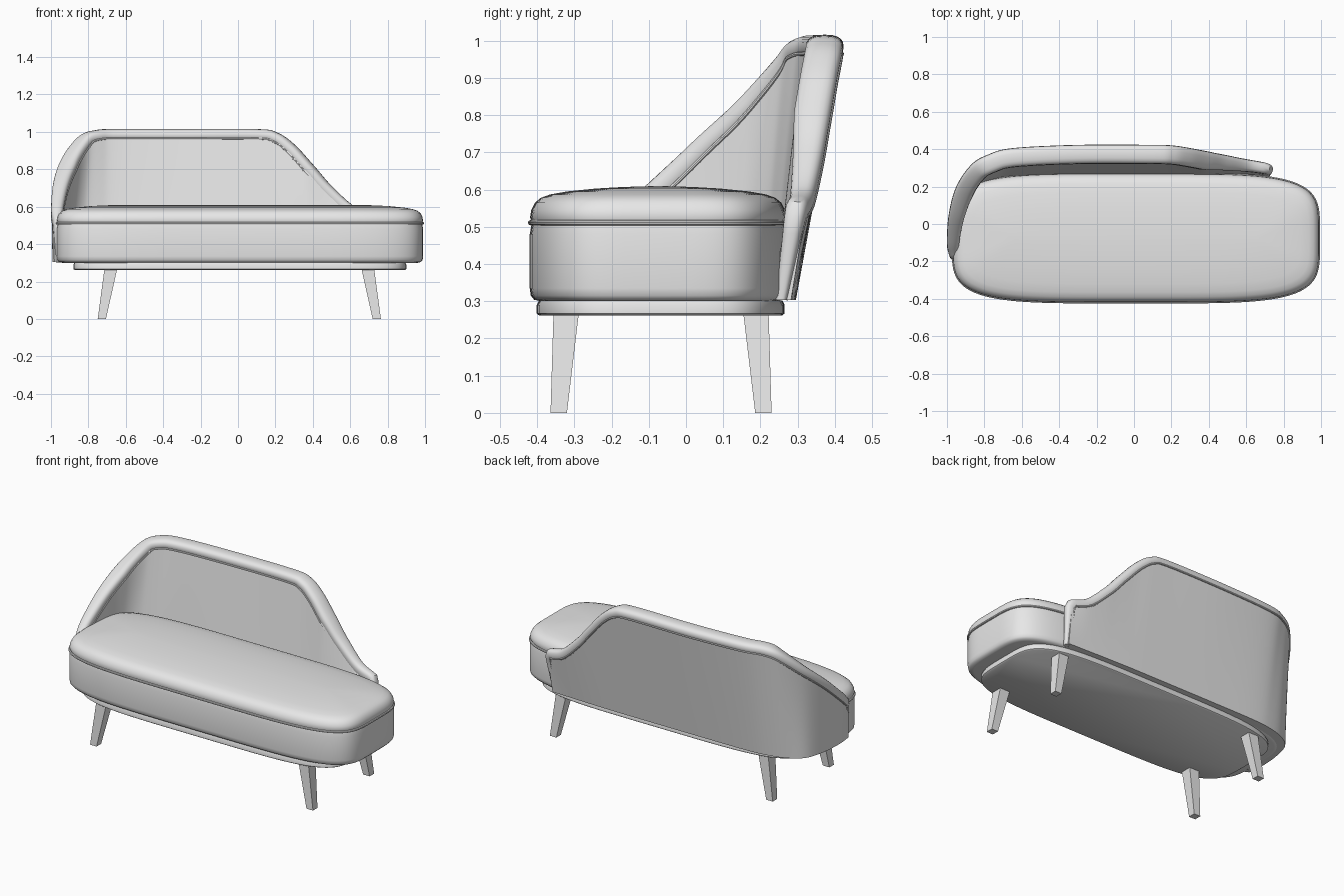
import bpy, bmesh, math
from mathutils import Vector

cube = bpy.data.objects.get("Cube")
if cube:
    bpy.data.objects.remove(cube, do_unlink=True)

fabric = bpy.data.materials.new("light_grey")
fabric.use_nodes = True
GREY = (0.8, 0.8, 0.8, 1)
fabric.diffuse_color = GREY
fabric.node_tree.nodes["Principled BSDF"].inputs["Base Color"].default_value = GREY


def finish(name, bm, smooth=True):
    bmesh.ops.recalc_face_normals(bm, faces=bm.faces)
    mesh = bpy.data.meshes.new(name)
    bm.to_mesh(mesh)
    bm.free()
    mesh.materials.append(fabric)
    obj = bpy.data.objects.new(name, mesh)
    bpy.context.collection.objects.link(obj)
    if smooth:
        bpy.ops.object.select_all(action='DESELECT')
        obj.select_set(True)
        bpy.context.view_layer.objects.active = obj
        bpy.ops.object.shade_smooth_by_angle(angle=math.radians(40))
    return obj


def loft(name, rings, closed=False):
    """Skin a list of closed rings; cap the ends unless the rings form a loop."""
    bm = bmesh.new()
    rows = [[bm.verts.new(p) for p in ring] for ring in rings]
    n = len(rows[0])
    pairs = list(zip(rows, rows[1:]))
    if closed:
        pairs.append((rows[-1], rows[0]))
    else:
        bm.faces.new(rows[0])
        bm.faces.new(rows[-1])
    for a, b in pairs:
        for k in range(n):
            m = (k + 1) % n
            bm.faces.new((a[k], a[m], b[m], b[k]))
    return finish(name, bm)


def power(c, e):
    return math.copysign(abs(c) ** e, c)


def outline(a, b, cy, z, count=128, e=2 / 4.5):
    """Soft rectangular plan outline."""
    angles = [math.tau * k / count for k in range(count)]
    return [Vector((0.01 + a * power(math.cos(t), e),
                    cy + b * power(math.sin(t), e), z)) for t in angles]


def stack(name, a, b, cy, steps):
    loft(name, [outline(a - i, b - i, cy, z) for i, z in steps])


def tube(name, path, radius, closed=False, sides=8):
    rings = []
    count = len(path)
    for i, p in enumerate(path):
        if closed:
            t = path[(i + 1) % count] - path[i - 1]
        else:
            t = path[min(i + 1, count - 1)] - path[max(i - 1, 0)]
        t.normalize()
        ref = Vector((0, 0, 1)) if abs(t.z) < 0.9 else Vector((0, 1, 0))
        u = t.cross(ref).normalized()
        w = u.cross(t)
        rings.append([p + radius * (u * math.cos(q) + w * math.sin(q))
                      for q in (math.tau * k / sides for k in range(sides))])
    loft(name, rings, closed)


# Seat: base box, domed cushion, seam piping and plinth
A, B, CY = 0.98, 0.345, -0.075
stack("seat_base", A, B, CY, [(0.03, 0.3), (0.012, 0.304), (0.003, 0.315),
                              (0, 0.335), (0, 0.48), (0.006, 0.511)])
stack("seat_cushion", A, B, CY, [(0.006, 0.511), (0.001, 0.525), (0.004, 0.545),
                                 (0.014, 0.565), (0.03, 0.578), (0.055, 0.587),
                                 (0.1, 0.595), (0.18, 0.603), (0.25, 0.607), (0.32, 0.609)])
tube("seat_piping", outline(A - 0.002, B - 0.002, CY, 0.511), 0.007, closed=True)
stack("plinth", 0.89, 0.333, -0.068, [(0.006, 0.262), (0, 0.267), (0, 0.29), (0.006, 0.302)])

# Backrest plan: outer top x, y, height, then outer bottom x, y
FLOOR = 0.303
KEYS = [(.72, .33, .575, .71, .285), (.62, .35, .61, .61, .288), (.5, .375, .72, .5, .292),
        (.4, .395, .835, .4, .295), (.3, .413, .94, .3, .297), (.21, .425, .998, .2, .298),
        (.1, .428, 1.015, .1, .298), (-.3, .428, 1.015, -.3, .298),
        (-.65, .41, 1.015, -.62, .295), (-.78, .375, 1.01, -.76, .28),
        (-.87, .32, .975, -.87, .245), (-.95, .2, .87, -.95, .18),
        (-.99, .05, .75, -.985, .06), (-1, -.1, .62, -.995, -.08),
        (-.99, -.165, .56, -.985, -.175)]


def spline(keys, steps=6):
    pts = [keys[0]] + keys + [keys[-1]]
    out = []
    for p, q, r, s in zip(pts, pts[1:], pts[2:], pts[3:]):
        for k in range(steps):
            t = k / steps
            out.append([b + 0.5 * t * (c - a + t * (2 * a - 5 * b + 4 * c - d
                        + t * (3 * (b - c) + d - a))) for a, b, c, d in zip(p, q, r, s)])
    return out + [list(keys[-1])]


PATH = spline(KEYS)
LAST = len(PATH) - 1


def frame(i):
    """Inward plan normal and slope of the top edge."""
    a, b = PATH[max(i - 1, 0)], PATH[min(i + 1, LAST)]
    d = Vector((b[0] - a[0], b[1] - a[1], 0))
    slope = (b[2] - a[2]) / d.length
    d.normalize()
    return Vector((-d.y, d.x, 0)), slope


def thickness(i):
    return 0.055 + 0.045 * max(0, min(1, (PATH[i][2] - 0.55) / 0.3))


def shell(i, z, offset):
    tx, ty, h, bx, by = PATH[i]
    base = Vector((bx, by, FLOOR))
    top = Vector((tx, ty, h))
    return base.lerp(top, (z - FLOOR) / (h - FLOOR)) + frame(i)[0] * offset


HALF = 0.032


def rim_height(i):
    return PATH[i][2] - HALF * math.sqrt(1 + frame(i)[1] ** 2)


# Upholstered panel
sections = []
for i in range(LAST + 1):
    levels = [FLOOR + (rim_height(i) - FLOOR) * k / 8 for k in range(9)]
    w = thickness(i)
    outer = [shell(i, z, 0.003) for z in levels]
    inner = [shell(i, z, 0.06 + (w - 0.064) * k / 8 if w > 0.064 else w - 0.004)
             for k, z in enumerate(levels)]
    sections.append(outer + inner[::-1])
loft("backrest_panel", sections)

# Padded rim: up one end, along the top edge, down the other end
stops = [(0, t) for t in (0, 0.25, 0.5, 0.75, 0.92)]
stops += [(i, 1) for i in range(1, LAST)]
stops += [(LAST, t) for t in (0.92, 0.75, 0.5, 0.25, 0)]
centres = [shell(i, FLOOR + (rim_height(i) - FLOOR) * t, thickness(i) / 2) for i, t in stops]
rim, pipes = [], {1: [], -1: []}
for k, (i, t) in enumerate(stops):
    along = (centres[min(k + 1, len(stops) - 1)] - centres[max(k - 1, 0)]).normalized()
    side = frame(i)[0]
    out = along.cross(side).normalized()
    scale = 0.5 + 0.5 * t
    half_w = scale * thickness(i) / 2
    ring = []
    for q in range(20):
        ang = math.tau * q / 20
        ring.append(centres[k] + side * half_w * power(math.cos(ang), 0.75)
                    + out * HALF * scale * power(math.sin(ang), 0.8))
    rim.append(ring)
    for s in pipes:
        pipes[s].append(centres[k] + side * s * (half_w - 0.004) - out * HALF * 0.6 * scale)
loft("backrest_rim", rim)
tube("inner_piping", pipes[1], 0.006)
tube("outer_piping", pipes[-1], 0.005)

# Four splayed tapered legs
for sx, xname in ((1, "left"), (-1, "right")):
    for sy, yname in ((-1, "front"), (1, "back")):
        bm = bmesh.new()
        bmesh.ops.create_cube(bm, size=2)
        for v in bm.verts:
            x, y, half, z = (0.687, 0.255, 0.034, 0.268) if v.co.z > 0 else (0.735, 0.275, 0.022, 0)
            v.co = (0.007 + sx * x + v.co.x * half, -0.067 + sy * y + v.co.y * half, z)
        finish(f"{yname}_{xname}_leg", bm, smooth=False)
